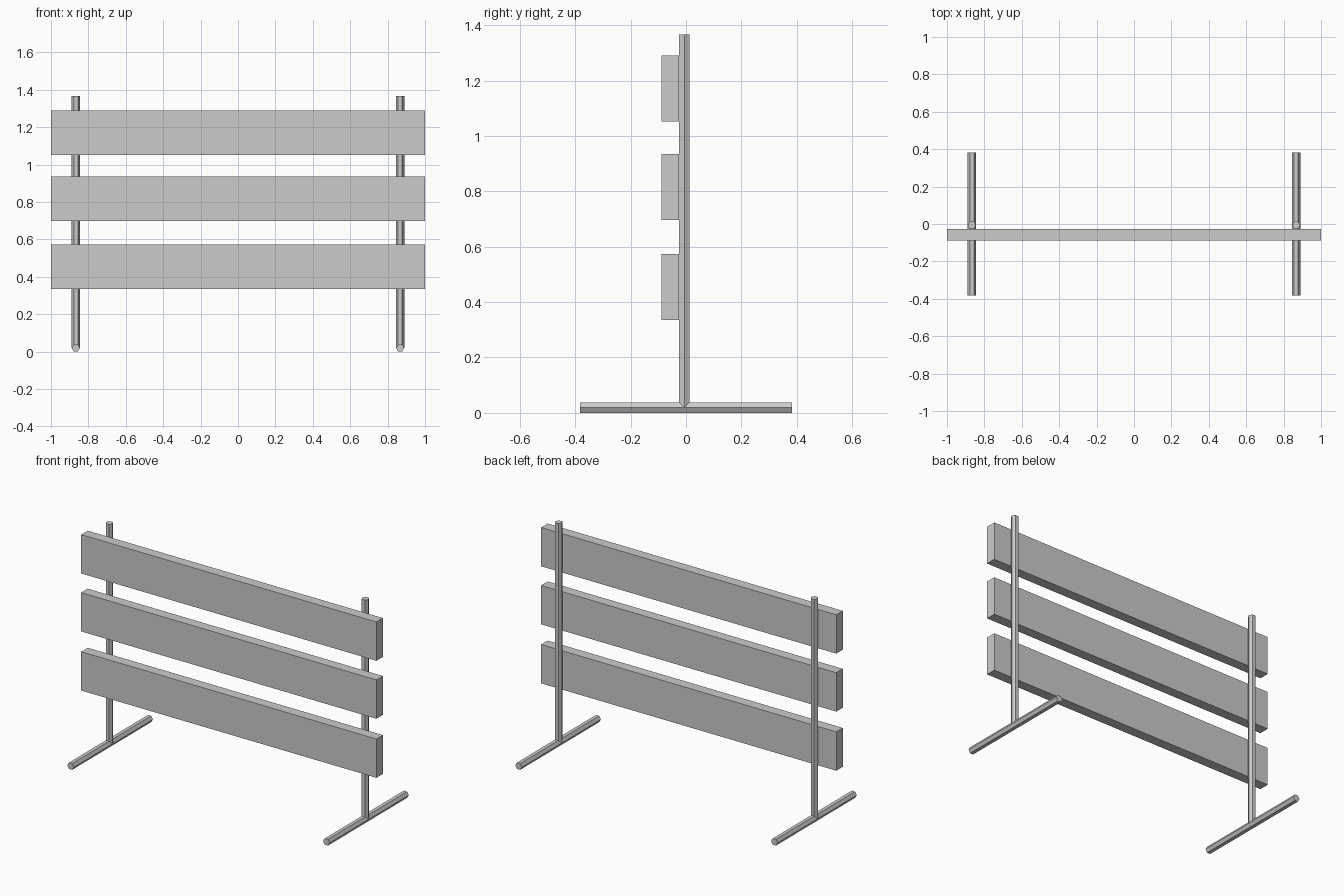
import bpy
import bmesh
from math import cos, sin, pi
from mathutils import Vector

if "Cube" in bpy.data.objects:
    bpy.data.objects.remove(bpy.data.objects["Cube"])

R = 0.022                    # tube radius (six-sided, corners towards +-x)
H = R * sin(pi / 3)          # half distance across the flats
POST_X, POST_Y = 0.867, -0.006


def make_object(name, bm):
    bmesh.ops.recalc_face_normals(bm, faces=bm.faces)
    mesh = bpy.data.meshes.new(name)
    bm.to_mesh(mesh)
    bm.free()
    obj = bpy.data.objects.new(name, mesh)
    bpy.context.collection.objects.link(obj)
    return obj


def hex_tube(name, start, end, side):
    """Six-sided tube from start to end; side is the direction across the flats."""
    bm = bmesh.new()
    ring = [bm.verts.new(Vector(start) + Vector((R * cos(i * pi / 3), 0, 0))
                         + Vector(side) * R * sin(i * pi / 3)) for i in range(6)]
    face = bm.faces.new(ring)
    ext = bmesh.ops.extrude_face_region(bm, geom=[face], use_keep_orig=True)
    moved = [g for g in ext["geom"] if isinstance(g, bmesh.types.BMVert)]
    bmesh.ops.translate(bm, verts=moved, vec=Vector(end) - Vector(start))
    return make_object(name, bm)


def box(name, center, size):
    bm = bmesh.new()
    bmesh.ops.create_cube(bm, size=1)
    bmesh.ops.scale(bm, vec=size, verts=bm.verts)
    bmesh.ops.translate(bm, vec=center, verts=bm.verts)
    return make_object(name, bm)


# Upright posts standing on floor tubes
for label, x in (("left", -POST_X), ("right", POST_X)):
    hex_tube(label + "_foot", (x, -0.383, H), (x, 0.383, H), (0, 0, 1))
    hex_tube(label + "_post", (x, POST_Y, H), (x, POST_Y, 1.366), (0, 1, 0))

# Three horizontal planks on the front of the posts
for label, z in (("lower", 0.454), ("middle", 0.816), ("upper", 1.171)):
    box(label + "_plank", (0, -0.0575, z), (2.0, 0.063, 0.238))
